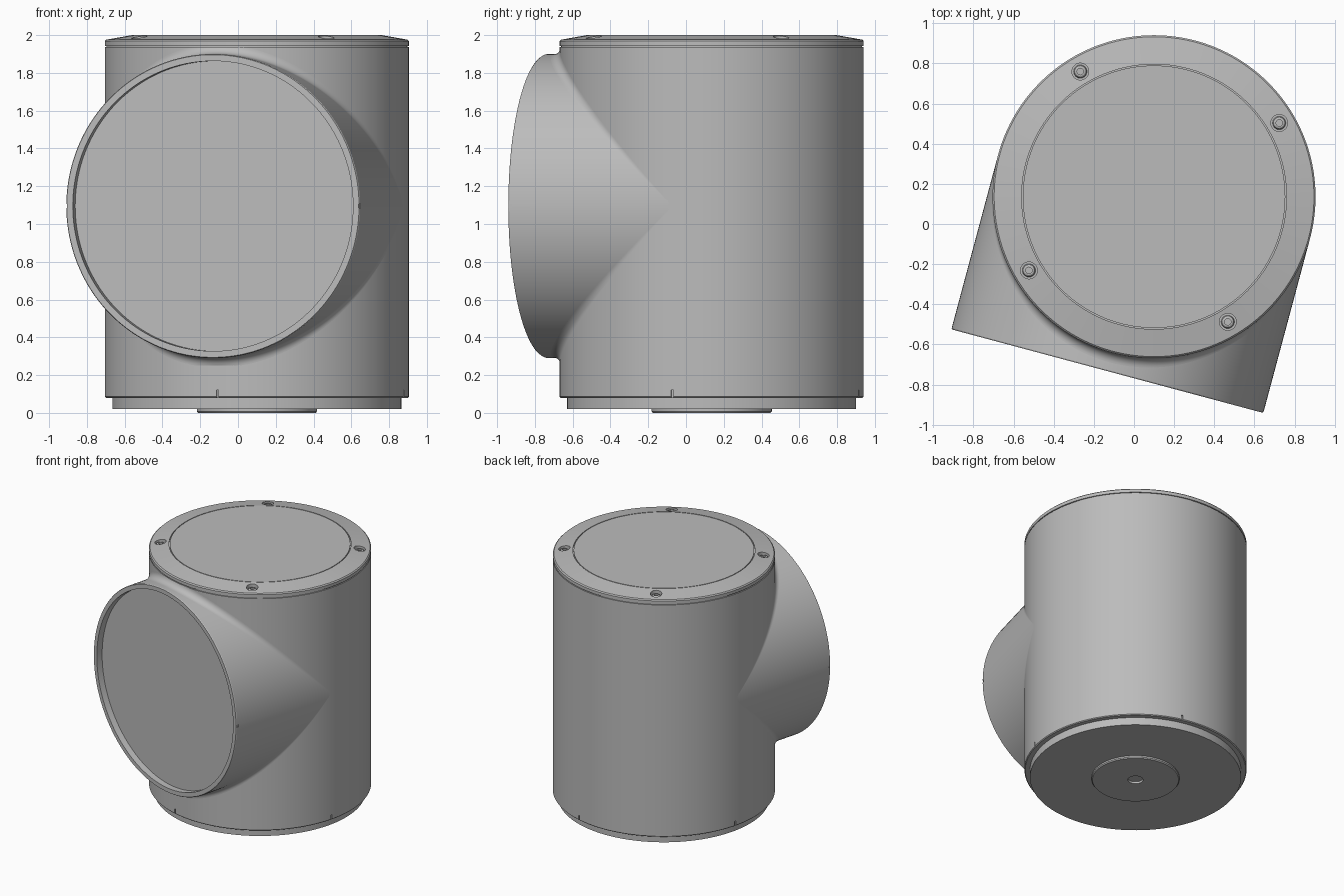
import bpy, bmesh, math
from mathutils import Matrix, Vector

if "Cube" in bpy.data.objects:
    bpy.data.objects.remove(bpy.data.objects["Cube"])

R = 0.805                      # shared radius of body and side port
CENTRE = Vector((0.1, 0.136, 0))
PORT_Z = 1.095
TURN = math.radians(15)        # port swings this far from the front
SEGS = 160

grey = bpy.data.materials.new("plain grey")
grey.use_nodes = True
colour = (0.5, 0.5, 0.5, 1)
grey.diffuse_color = colour
grey.node_tree.nodes["Principled BSDF"].inputs["Base Color"].default_value = colour

# Port frame: sideways, up, outward
side = Vector((math.cos(TURN), -math.sin(TURN), 0))
out = Vector((-math.sin(TURN), -math.cos(TURN), 0))
port_frame = Matrix((side, (0, 0, 1), out)).transposed().to_4x4()
port_frame.translation = CENTRE + Vector((0, 0, PORT_Z))
body_frame = Matrix.Translation(CENTRE)


def finish(name, bm, frame):
    bmesh.ops.recalc_face_normals(bm, faces=bm.faces)
    mesh = bpy.data.meshes.new(name)
    bm.to_mesh(mesh)
    bm.free()
    obj = bpy.data.objects.new(name, mesh)
    obj.matrix_world = frame
    bpy.context.collection.objects.link(obj)
    mesh.materials.append(grey)
    return obj


def lathe(name, profile, frame, segs=SEGS):
    """Turn (radius, height) points into a closed solid."""
    bm = bmesh.new()
    verts = [bm.verts.new((r, 0, z)) for r, z in profile]
    edges = [bm.edges.new(pair) for pair in zip(verts, verts[1:])]
    bmesh.ops.spin(bm, geom=verts + edges, cent=(0, 0, 0), axis=(0, 0, 1),
                   angle=math.tau, steps=segs, use_duplicate=False)
    bmesh.ops.remove_doubles(bm, verts=bm.verts, dist=0.00005)
    return finish(name, bm, frame)


def box(name, size, frame):
    bm = bmesh.new()
    bmesh.ops.create_cube(bm, size=1, matrix=Matrix.Diagonal((*size, 1)))
    return finish(name, bm, frame)


def activate(obj):
    bpy.context.view_layer.update()
    bpy.ops.object.select_all(action='DESELECT')
    obj.select_set(True)
    bpy.context.view_layer.objects.active = obj


def cut(obj, cutters):
    activate(obj)
    for cutter in cutters:
        mod = obj.modifiers.new("cut", 'BOOLEAN')
        mod.operation = 'DIFFERENCE'
        mod.solver = 'EXACT'
        mod.object = cutter
        bpy.ops.object.modifier_apply(modifier=mod.name)
    for cutter in cutters:
        bpy.data.objects.remove(cutter)


def smooth(obj):
    activate(obj)
    bpy.ops.object.shade_smooth_by_angle(angle=math.radians(25))


def around(angle, radius, z):
    """Frame on the body, local x pointing outward."""
    return (body_frame @ Matrix.Rotation(angle, 4, 'Z')
            @ Matrix.Translation((radius, 0, z)))


# Main cylinder, with small witness notches at its lower edge
body = lathe("body", [(0, 0.08), (R - 0.006, 0.08), (R, 0.086), (R, 1.936),
                      (R - 0.008, 1.936), (R - 0.008, 1.945), (0, 1.945)], body_frame)
quarter = [i * math.pi / 2 for i in range(4)]
cut(body, [box("notch_cutter", (0.02, 0.012, 0.08), around(a - TURN, R, 0.08))
           for a in quarter])
smooth(body)

# Side port with a recessed face and rim notches
port = lathe("side_port", [(0, 0.02), (R, 0.02), (R, 0.894), (R - 0.004, 0.9),
                           (0.768, 0.9), (0.768, 0.85), (0, 0.85)], port_frame)
cut(port, [box("rim_cutter", (0.012, 0.02, 0.04),
               port_frame @ Matrix.Translation((s * R, 0, 0.9))) for s in (-1, 1)])
smooth(port)

# Rolling-ball fillets where the port meets the body
BALL = 0.05
for label, sign in (("upper", 1), ("lower", -1)):
    bm = bmesh.new()
    rows = []
    for i in range(1, 96):
        t = math.pi * i / 96
        hub = Vector((math.cos(t), math.sin(t), math.sin(t))) * (R + BALL)
        to_port = Vector((-math.cos(t), 0, -math.sin(t)))
        to_body = Vector((-math.cos(t), -math.sin(t), 0))
        row = []
        for k in range(11):
            p = hub + to_port.slerp(to_body, k / 10) * BALL
            row.append(bm.verts.new((p.x, sign * min(p.z, 0.843), p.y)))
        rows.append(row)
    for a, b in zip(rows, rows[1:]):
        for k in range(10):
            bm.faces.new((a[k], a[k + 1], b[k + 1], b[k]))
    fillet = finish(label + "_port_fillet", bm, port_frame)
    # Make the open strip face outward
    poly = fillet.data.polygons[len(fillet.data.polygons) // 2]
    if poly.normal.y * sign < 0:
        fillet.data.flip_normals()
    smooth(fillet)

# Lid: flat disc, fine groove, sloping rim with four counterbored holes
lid = lathe("lid", [(0, 1.943), (R, 1.943), (R, 1.968), (R - 0.008, 1.976),
                    (0.66, 2.0), (0.66, 1.992), (0.654, 1.992), (0.654, 2.0),
                    (0, 2.0)], body_frame)
screw_frames = [around(a + math.radians(30.5), 0.724, 0) for a in quarter]
cut(lid, [lathe("hole_cutter", [(0, 1.96), (0.042, 1.96), (0.042, 2.05), (0, 2.05)],
                f, 32) for f in screw_frames])
smooth(lid)

# Round-headed socket screws
for i, frame in enumerate(screw_frames):
    screw = lathe(f"lid_screw_{i + 1}", [(0, 1.955), (0.033, 1.955), (0.033, 1.966),
                  (0.029, 1.975), (0.022, 1.979), (0.016, 1.979), (0.016, 1.966),
                  (0, 1.966)], frame, 24)
    smooth(screw)

# Stepped base and bottom boss with a centre hole
base = lathe("base_plate", [(0, 0.02), (0.765, 0.02), (0.765, 0.085), (0, 0.085)],
             body_frame)
smooth(base)
boss = lathe("bottom_boss", [(0, 0.016), (0.055, 0.016), (0.055, 0), (0.312, 0),
                             (0.318, 0.008), (0.318, 0.025), (0, 0.025)], body_frame)
smooth(boss)
